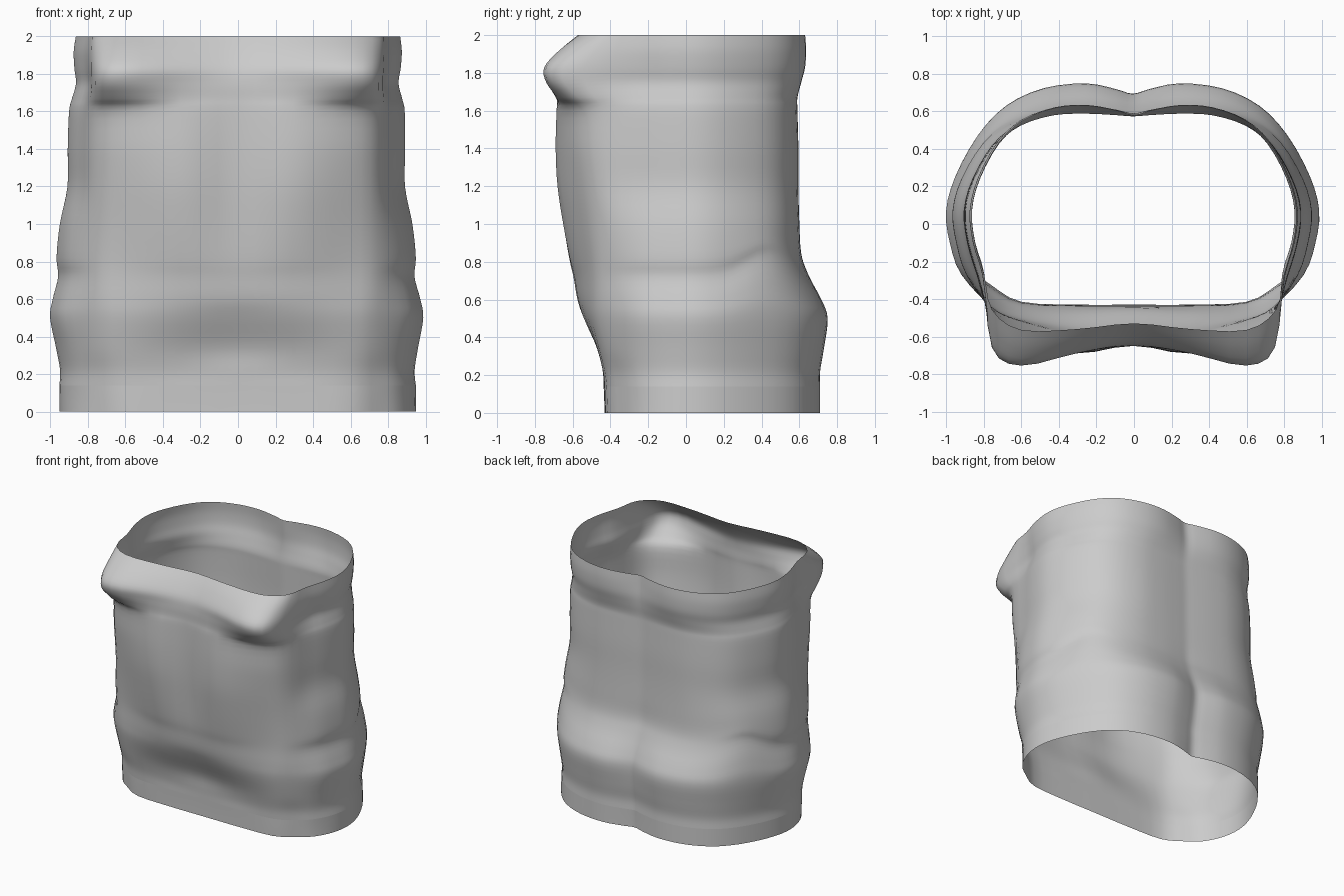
import bpy, bmesh, math

if "Cube" in bpy.data.objects:
    bpy.data.objects.remove(bpy.data.objects["Cube"])

# Body levels: z, half width, front y at x = 0 / .3 / .6 / .75, back y, spine y
LEVELS = [
    (0.14, .95, -.435, -.435, -.42, -.34, .71, .66),
    (0.22, .945, -.44, -.44, -.43, -.35, .71, .66),
    (0.34, .965, -.455, -.47, -.46, -.39, .73, .68),
    (0.50, .995, -.53, -.54, -.50, -.43, .75, .695),
    (0.60, .98, -.57, -.57, -.51, -.44, .715, .67),
    (0.72, .95, -.59, -.59, -.515, -.44, .645, .62),
    (0.82, .958, -.605, -.615, -.525, -.445, .61, .59),
    (1.00, .94, -.62, -.65, -.55, -.455, .60, .585),
    (1.20, .90, -.635, -.68, -.58, -.47, .595, .58),
    (1.40, .90, -.645, -.69, -.605, -.49, .595, .58),
    (1.60, .895, -.65, -.685, -.62, -.50, .59, .575),
    (1.67, .88, -.65, -.68, -.68, -.57, .59, .575),
    (1.75, .86, -.65, -.685, -.74, -.645, .61, .585),
    (1.83, .87, -.635, -.685, -.75, -.65, .63, .59),
    (1.92, .875, -.585, -.63, -.67, -.56, .635, .585),
    (2.00, .865, -.53, -.56, -.565, -.46, .63, .58),
]
BAND = [
    (0.0, .95, -.43, -.43, -.415, -.33, .71, .655),
    (0.07, .95, -.432, -.432, -.418, -.335, .71, .657),
    (0.14, .95, -.435, -.435, -.42, -.34, .71, .66),
]


def smooth(points, steps, closed=False):
    """Catmull-Rom curve through tuples of any dimension."""
    n = len(points)
    out = []
    for i in range(n if closed else n - 1):
        q = []
        for k in (-1, 0, 1, 2):
            j = i + k
            q.append(points[j % n] if closed else points[max(0, min(n - 1, j))])
        for s in range(steps):
            t = s / steps
            out.append(tuple(
                b + .5 * t * (c - a + t * (2*a - 5*b + 4*c - d + t * (3*(b - c) + d - a)))
                for a, b, c, d in zip(*q)))
    if not closed:
        out.append(points[-1])
    return out


def section(level):
    """Mirrored closed cross-section of the body at one level."""
    z, w, f0, f1, f2, f3, b, spine = level
    full = max(0, min(1, (.75 - b) / .15))            # back is squarer above the hips
    low = math.exp(-(z / .4) ** 2)                    # front corner is rounder near the hem
    half = [(0, f0), (.3, f1), (.6, f2), (.755, f3),
            ((.922 - .02*low) * w, -.275 + .03*low), (.98*w, -.1), (w, .07),
            (.95*w, (.34 + .06*full) * b), (.83*w, (.63 + .08*full) * b),
            (.68*w, (.84 + .05*full) * b), (.48*w, (.965 + .02*full) * b),
            (.25, b), (.09, .45*b + .55*spine), (0, spine)]
    loop = half + [(-x, y) for x, y in half[-2:0:-1]]
    lean = -.01 * math.sin(math.pi * z / 2)
    hip = .11 * math.exp(-((z - .72) / .2) ** 2)      # fold above the hips rises to the back
    return [(x + lean, y, z + hip * math.exp(-((y - .43) / .16) ** 2))
            for x, y in smooth(loop, 3, True)]


def loft(name, levels, steps):
    bm = bmesh.new()
    rings = [[bm.verts.new(p) for p in section(l)] for l in smooth(levels, steps)]
    for lo, hi in zip(rings, rings[1:]):
        for i in range(len(lo)):
            j = (i + 1) % len(lo)
            bm.faces.new((lo[i], lo[j], hi[j], hi[i]))
    for f in bm.faces:
        f.smooth = True
    me = bpy.data.meshes.new(name)
    bm.to_mesh(me)
    bm.free()
    ob = bpy.data.objects.new(name, me)
    bpy.context.collection.objects.link(ob)
    return ob


# Open torso shell and the separate strip around its lower edge
loft("torso_shell", LEVELS, 4)
loft("hem_band", BAND, 2)
